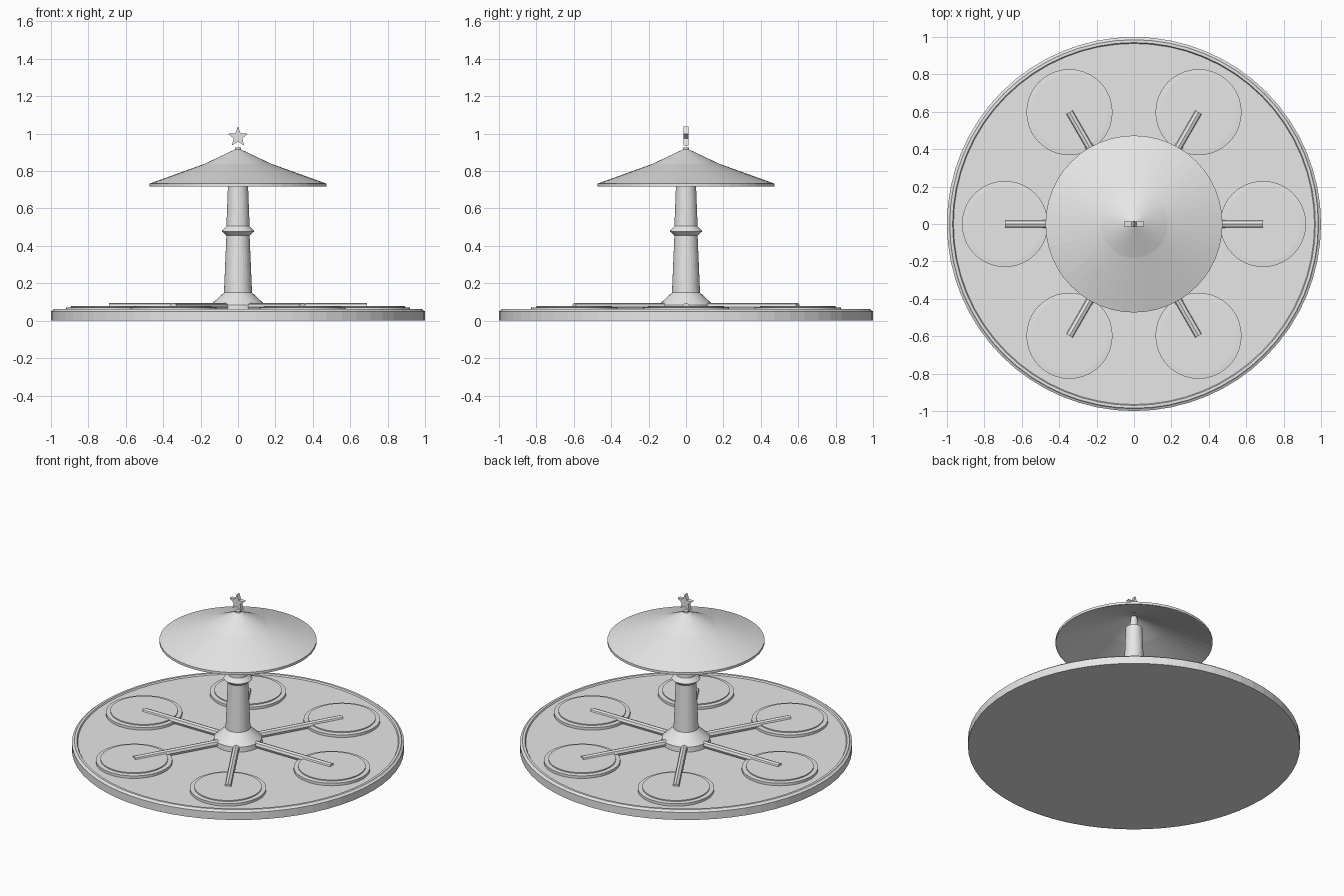
import bpy, bmesh, math
from mathutils import Matrix, Vector

old = bpy.data.objects.get("Cube")
if old:
    bpy.data.objects.remove(old, do_unlink=True)

GREY = (0.8, 0.8, 0.8, 1)
mat = bpy.data.materials.new("plain grey")
mat.use_nodes = True
mat.diffuse_color = GREY
mat.node_tree.nodes["Principled BSDF"].inputs["Base Color"].default_value = GREY


def finish(name, bm):
    bmesh.ops.recalc_face_normals(bm, faces=bm.faces)
    mesh = bpy.data.meshes.new(name)
    bm.to_mesh(mesh)
    bm.free()
    mesh.materials.append(mat)
    obj = bpy.data.objects.new(name, mesh)
    bpy.context.collection.objects.link(obj)
    return obj


def lathe(name, profile, sides, centre=(0, 0)):
    """Spin a closed (radius, height) outline about a vertical axis."""
    bm = bmesh.new()
    rings = []
    for r, z in profile:
        if r == 0:
            rings.append([bm.verts.new((*centre, z))] * sides)
            continue
        rings.append([bm.verts.new((centre[0] + r * math.cos(math.tau * i / sides),
                                    centre[1] + r * math.sin(math.tau * i / sides), z))
                      for i in range(sides)])
    for a, b in zip(rings, rings[1:]):
        for i in range(sides):
            j = (i + 1) % sides
            corners = list(dict.fromkeys((a[i], a[j], b[j], b[i])))
            if len(corners) > 2:
                bm.faces.new(corners)
    return finish(name, bm)


# Round platform with a raised rim
lathe("platform", [(0, 0), (1, 0), (1, 0.05), (0.99, 0.055), (0.985, 0.062),
                   (0.97, 0.062), (0.965, 0.053), (0, 0.053)], 64)

# Central column with flared foot and collar, then a thin pole under the canopy
lathe("column", [(0, 0.05), (0.148, 0.05), (0.145, 0.085), (0.075, 0.15),
                 (0.062, 0.455), (0.087, 0.478), (0.062, 0.505),
                 (0.05, 0.82), (0, 0.82)], 32)
lathe("canopy_pole", [(0, 0.81), (0.027, 0.81), (0.018, 0.91), (0, 0.91)], 16)

# Open canopy shell and its cap
lathe("canopy", [(0, 0.905), (0.18, 0.825), (0.465, 0.717), (0.473, 0.717),
                 (0.473, 0.733), (0.18, 0.838), (0.015, 0.916), (0, 0.916)], 48)
lathe("canopy_cap", [(0, 0.905), (0.016, 0.905), (0.016, 0.926), (0, 0.926)], 12)

# Six stepped seat discs, each with an arm from the column
for i in range(6):
    angle = math.tau * i / 6
    spot = (0.69 * math.cos(angle), 0.69 * math.sin(angle))
    lathe(f"seat_disc_{i + 1}", [(0, 0.05), (0.23, 0.05), (0.23, 0.07), (0.203, 0.072),
                                 (0.203, 0.079), (0, 0.079)], 40, spot)
    bm = bmesh.new()
    bmesh.ops.create_cone(bm, cap_ends=True, segments=8, radius1=0.022,
                          radius2=0.022, depth=0.64)
    bm.transform(Matrix.Rotation(angle, 4, "Z")
                 @ Matrix.Translation((0.37, 0, 0.073))
                 @ Matrix.Rotation(math.pi / 2, 4, "Y"))
    finish(f"arm_{i + 1}", bm)

# Five-pointed star on top
bm = bmesh.new()
points = []
for i in range(10):
    r = 0.056 if i % 2 == 0 else 0.024
    a = math.pi / 2 + math.tau * i / 10
    points.append(bm.verts.new((r * math.cos(a), -0.0125, 0.982 + r * math.sin(a))))
front = bm.faces.new(points)
extruded = bmesh.ops.extrude_face_region(bm, geom=[front], use_keep_orig=True)
moved = [g for g in extruded["geom"] if isinstance(g, bmesh.types.BMVert)]
bmesh.ops.translate(bm, verts=moved, vec=Vector((0, 0.025, 0)))
finish("star", bm)
